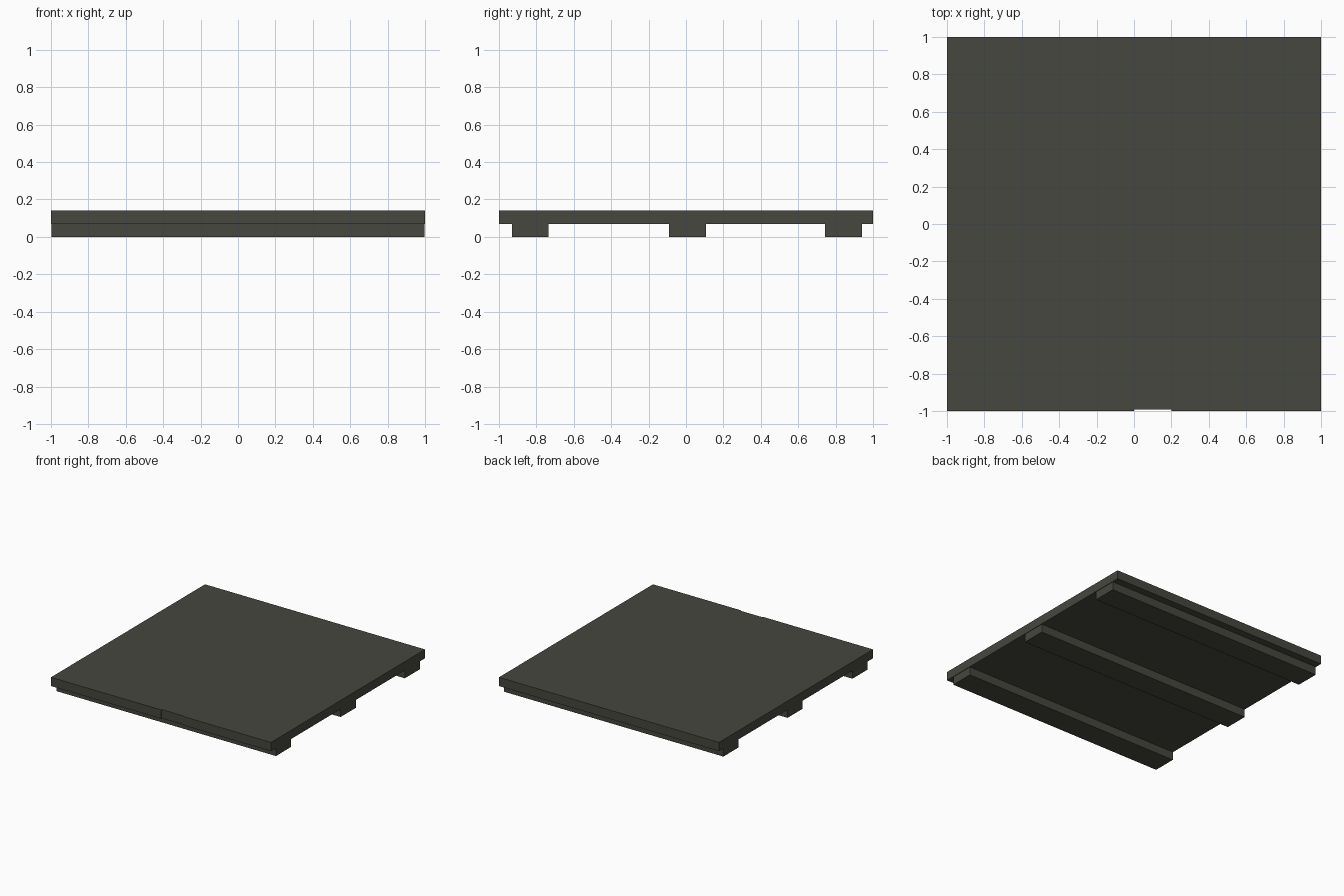
import bpy

if "Cube" in bpy.data.objects:
    bpy.data.objects.remove(bpy.data.objects["Cube"])

# One flat colour for all the timber
wood = bpy.data.materials.new("dark weathered wood")
wood.diffuse_color = (0.063, 0.063, 0.050, 1.0)
wood.use_nodes = True
wood.node_tree.nodes["Principled BSDF"].inputs["Base Color"].default_value = wood.diffuse_color


def box(name, x, y, z):
    """Axis-aligned board spanning the given (min, max) ranges."""
    bpy.ops.mesh.primitive_cube_add(size=1)
    ob = bpy.context.object
    ob.name = name
    spans = (x, y, z)
    centre = [(a + b) / 2 for a, b in spans]
    size = [b - a for a, b in spans]
    for v in ob.data.vertices:
        v.co = [c + s * k for c, s, k in zip(centre, size, v.co)]
    ob.data.materials.append(wood)
    return ob


# Deck: ten planks laid side by side, running front to back
PLANKS = 10
width = 2 / PLANKS
for i in range(PLANKS):
    x0 = -1 + i * width
    front = -0.992 if i == 5 else -1.0   # one plank is slightly short
    box(f"deck_plank_{i + 1}", (x0, x0 + width), (front, 1.0), (0.068, 0.14))

# Three runners under the deck
for name, y0, y1 in (("front", -0.93, -0.735),
                     ("middle", -0.09, 0.107),
                     ("back", 0.743, 0.94)):
    box(f"{name}_runner", (-0.998, 0.996), (y0, y1), (0.0, 0.068))
